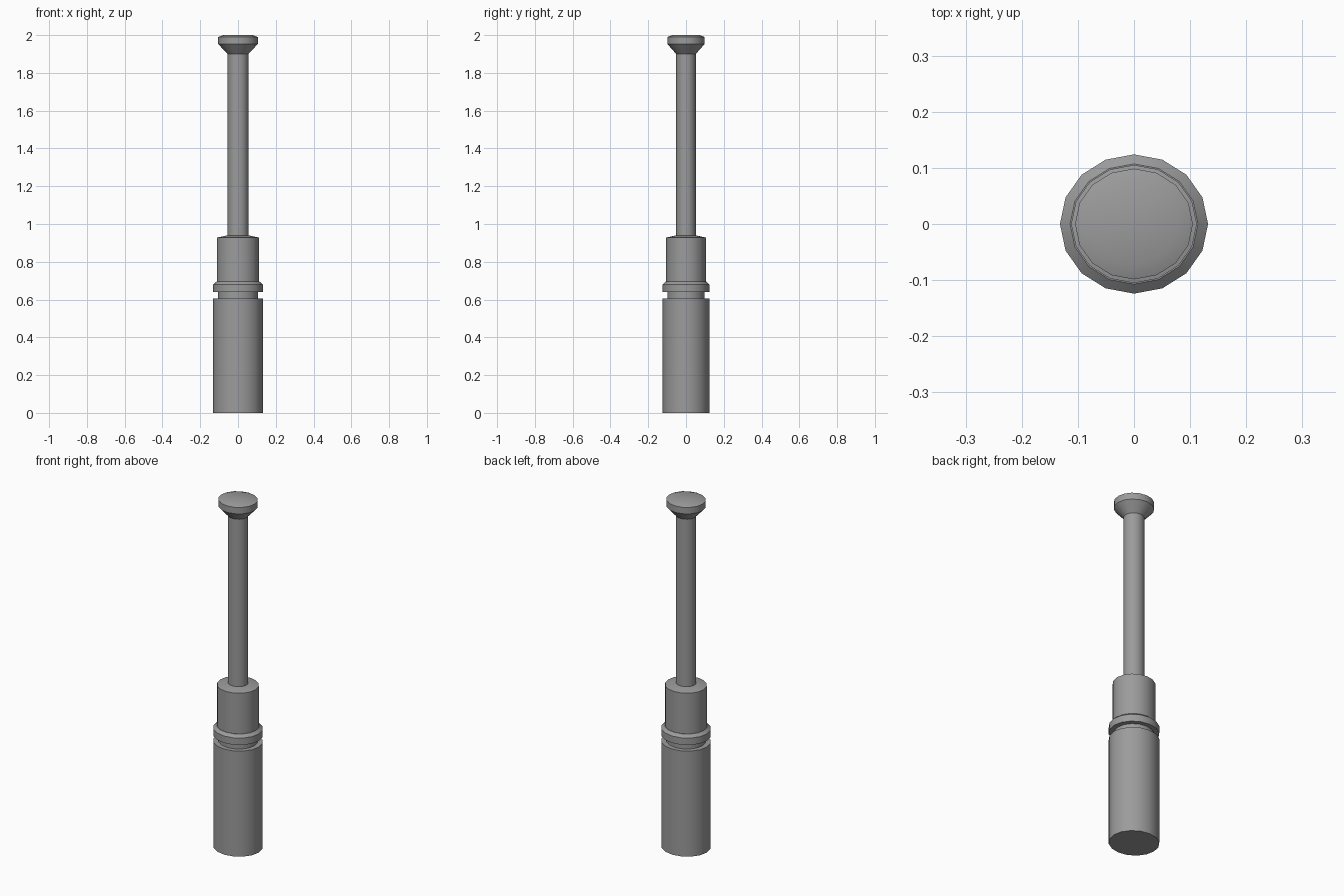
import bpy
import math

SIDES = 16
DEPTH = 0.94  # y radius relative to x radius

if "Cube" in bpy.data.objects:
    bpy.data.objects.remove(bpy.data.objects["Cube"], do_unlink=True)

grey = bpy.data.materials.new("mid grey")
grey.use_nodes = True
colour = (0.33, 0.33, 0.33, 1)
grey.diffuse_color = colour
grey.node_tree.nodes["Principled BSDF"].inputs["Base Color"].default_value = colour


def turned(name, profile):
    """Closed solid turned around z from (radius, height) points."""
    verts, faces = [], []
    for r, z in profile:
        for i in range(SIDES):
            a = 2 * math.pi * i / SIDES
            verts.append((r * math.cos(a), r * DEPTH * math.sin(a), z))
    for k in range(len(profile) - 1):
        for i in range(SIDES):
            j = (i + 1) % SIDES
            a, b = k * SIDES, (k + 1) * SIDES
            faces.append((a + i, a + j, b + j, b + i))
    last = (len(profile) - 1) * SIDES
    faces.append(tuple(reversed(range(SIDES))))
    faces.append(tuple(range(last, last + SIDES)))
    mesh = bpy.data.meshes.new(name)
    mesh.from_pydata(verts, [], faces)
    mesh.materials.append(grey)
    obj = bpy.data.objects.new(name, mesh)
    bpy.context.collection.objects.link(obj)
    bpy.ops.object.select_all(action="DESELECT")
    obj.select_set(True)
    bpy.context.view_layer.objects.active = obj
    bpy.ops.object.shade_smooth_by_angle(angle=math.radians(30))
    return obj


# Wide lower cylinder, groove, collar and sleeve
turned("lower_body", [(0.132, 0), (0.132, 0.605)])
turned("groove_neck", [(0.105, 0.605), (0.105, 0.64)])
turned("collar", [(0.132, 0.64), (0.132, 0.68), (0.114, 0.695)])
turned("sleeve", [(0.112, 0.695), (0.112, 0.928), (0.055, 0.94)])

# Slim rod with a flared, slightly domed head
turned("rod", [(0.055, 0.94), (0.055, 1.9)])
turned("head", [(0.055, 1.9), (0.105, 1.953), (0.105, 1.99), (0.077, 2.0)])
